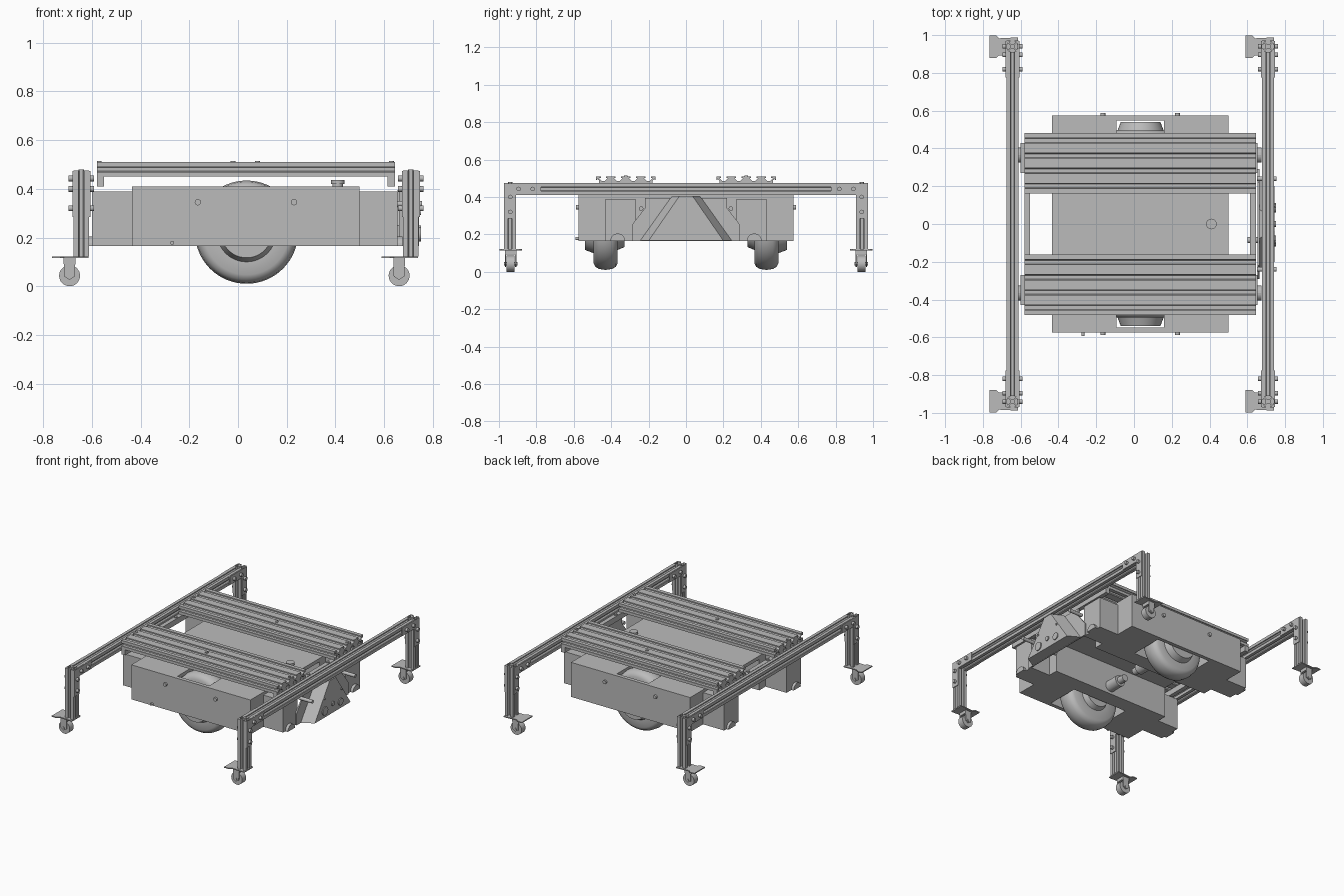
import bpy, bmesh, math
from mathutils import Vector

cube = bpy.data.objects.get("Cube")
if cube:
    bpy.data.objects.remove(cube, do_unlink=True)

grey = bpy.data.materials.new("metal_grey")
grey.use_nodes = True
grey.diffuse_color = (0.5, 0.5, 0.5, 1)
grey.node_tree.nodes["Principled BSDF"].inputs["Base Color"].default_value = (0.5, 0.5, 0.5, 1)


def finish(name, bm, smooth=False):
    bmesh.ops.remove_doubles(bm, verts=bm.verts, dist=1e-5)
    bmesh.ops.recalc_face_normals(bm, faces=bm.faces)
    mesh = bpy.data.meshes.new(name)
    bm.to_mesh(mesh)
    bm.free()
    mesh.materials.append(grey)
    ob = bpy.data.objects.new(name, mesh)
    bpy.context.scene.collection.objects.link(ob)
    if smooth:
        bpy.ops.object.select_all(action="DESELECT")
        bpy.context.view_layer.objects.active = ob
        ob.select_set(True)
        bpy.ops.object.shade_smooth_by_angle(angle=math.radians(35))
    return ob


def place(axis, t, u, v):
    return {"x": (t, u, v), "y": (u, t, v), "z": (u, v, t)}[axis]


def loft(name, axis, a, pts_a, b, pts_b):
    """Solid between two outlines with the same number of points."""
    bm = bmesh.new()
    ra = [bm.verts.new(place(axis, a, *p)) for p in pts_a]
    rb = [bm.verts.new(place(axis, b, *p)) for p in pts_b]
    bm.faces.new(ra)
    bm.faces.new(rb)
    n = len(ra)
    for i in range(n):
        j = (i + 1) % n
        bm.faces.new((ra[i], ra[j], rb[j], rb[i]))
    return finish(name, bm)


def prism(name, axis, a, b, pts):
    return loft(name, axis, a, pts, b, pts)


def box(name, x0, x1, y0, y1, z0, z1):
    return prism(name, "z", z0, z1, [(x0, y0), (x1, y0), (x1, y1), (x0, y1)])


def lathe(name, axis, centre, profile, seg=24):
    """Turned part: profile is (distance along axis, radius)."""
    bm = bmesh.new()
    rings = []
    for t, r in profile:
        ring = []
        for k in range(seg):
            a = math.tau * k / seg
            p = Vector(place(axis, t, r * math.cos(a), r * math.sin(a)))
            ring.append(bm.verts.new(p + Vector(centre)))
        rings.append(ring)
    for ra, rb in zip(rings, rings[1:]):
        for k in range(seg):
            j = (k + 1) % seg
            bm.faces.new((ra[k], ra[j], rb[j], rb[k]))
    bm.faces.new(rings[0])
    bm.faces.new(rings[-1])
    return finish(name, bm, True)


def rod(name, axis, centre, t0, t1, r, seg=16):
    return lathe(name, axis, centre, [(t0, r), (t1, r)], seg)


def slotted(cu, cv, cell, nu, h):
    """Outline of a slotted extrusion, nu cells wide and one cell high."""
    w = cell * nu
    pts = []
    sides = [((-w/2, -h/2), (1, 0), nu, cell), ((w/2, -h/2), (0, 1), 1, h),
             ((w/2, h/2), (-1, 0), nu, cell), ((-w/2, h/2), (0, -1), 1, h)]
    for (su, sv), (du, dv), n, s in sides:
        local = [(0, 0)]
        for i in range(n):
            c = (i + 0.5) * s
            half = [(-0.17, 0), (-0.17, 0.1), (-0.3, 0.1), (-0.12, 0.3)]
            local += [(c + a * s, d * s) for a, d in half]
            local += [(c - a * s, d * s) for a, d in reversed(half)]
        pts += [(cu + su + a * du - d * dv, cv + sv + a * dv + d * du) for a, d in local]
    return pts


# Main body with open middle and wheel wells
body = box("main_body", -0.435, 0.5, -0.575, 0.575, 0.165, 0.41)
cutters = [box("gap_cutter", -0.6, 0.6, -0.2, 0.2, 0.1, 0.385)]
for s in (-1, 1):
    y0, y1 = sorted((s * 0.31, s * 0.548))
    cutters.append(box("well_cutter", -0.185, 0.255, y0, y1, 0.1, 0.385))
    cutters.append(box("slot_cutter", -0.092, 0.158, y0, y1, 0.35, 0.5))
for c in cutters:
    c.hide_render = True
    m = body.modifiers.new("cut", "BOOLEAN")
    m.operation, m.solver, m.object = "DIFFERENCE", "EXACT", c
bpy.context.view_layer.update()
cut_mesh = bpy.data.meshes.new_from_object(body.evaluated_get(bpy.context.evaluated_depsgraph_get()))
body.modifiers.clear()
body.data = cut_mesh
for c in cutters:
    bpy.data.objects.remove(c, do_unlink=True)

# Side arms with rounded end nubs, drive wheels and axles
for s in (-1, 1):
    y0, y1 = sorted((s * 0.27, s * 0.43))
    box("left_arm", 0.5, 0.655, y0, y1, 0.165, 0.39)
    box("right_arm", -0.6, -0.435, y0, y1, 0.165, 0.39)
    arch = [(s * 0.365 + 0.04 * math.cos(math.pi * k / 10),
             0.165 + 0.04 * math.sin(math.pi * k / 10)) for k in range(11)]
    prism("left_arm_nub", "x", 0.655, 0.675, arch)
    prism("right_arm_nub", "x", -0.618, -0.6, arch)
    tyre = [(-0.1, 0.025), (-0.1, 0.09), (-0.065, 0.105), (-0.065, 0.175), (-0.055, 0.195),
            (-0.035, 0.207), (0, 0.212), (0.035, 0.207), (0.055, 0.195), (0.065, 0.175),
            (0.065, 0.122), (0.11, 0.105), (0.11, 0.02)]
    lathe("drive_wheel", "y", (0.035, s * 0.43, 0.222), [(s * t, r) for t, r in tyre], 64)
    rod("axle", "y", (0.035, 0, 0.222), s * 0.05, s * 0.34, 0.025)
    rod("motor", "y", (0.035, 0, 0.222), s * 0.1, s * 0.21, 0.04, 24)
    for x in (-0.165, 0.23):
        rod("body_bolt", "y", (x, 0, 0.345), s * 0.57, s * 0.588, 0.013)
rod("front_latch", "y", (-0.27, 0, 0.178), -0.592, -0.57, 0.008)
lathe("top_knob", "z", (0.41, 0, 0), [(0.405, 0.022), (0.42, 0.022), (0.42, 0.028), (0.436, 0.028)])

# Slotted deck beams on two cross rails
for s in (-1, 1):
    prism("deck_beam", "x", -0.58, 0.645, slotted(s * 0.322, 0.48, 0.08, 4, 0.06))
    for x in (-0.57, s * 0.05 + 0.03, 0.63):
        rod("deck_bolt", "z", (x, s * 0.322, 0), 0.505, 0.515, 0.01)
for x in (-0.58, 0.615):
    box("cross_rail", x, x + 0.03, -0.48, 0.48, 0.41, 0.45)
    for y in (-0.11, 0.11):
        rod("cross_rail_bolt", "z", (x + 0.015, y, 0), 0.445, 0.457, 0.011)

# Outer side rails, legs, corner plates and casters
for side, rx in (("right", -0.644), ("left", 0.71)):
    prism(side + "_rail", "y", -0.91, 0.91, slotted(rx, 0.443, 0.064, 1, 0.064))
    for s in (-1, 1):
        prism(side + "_leg", "z", 0.122, 0.475, slotted(rx, s * 0.94, 0.064, 1, 0.064))
        corner = [(s * y, z) for y, z in ((0.968, 0.473), (0.775, 0.473), (0.775, 0.413),
                                          (0.912, 0.413), (0.912, 0.285), (0.968, 0.285))]
        for d in (-1, 1):
            prism("corner_plate", "x", rx + d * 0.032, rx + d * 0.037, corner)
            for y, z in ((0.895, 0.443), (0.82, 0.443), (0.94, 0.4), (0.94, 0.32)):
                rod("corner_bolt", "x", (rx, s * y, z), d * 0.035, d * 0.053, 0.012)
        rod("leg_cap_bolt", "z", (rx, s * 0.94, 0), 0.47, 0.479, 0.012)
        plate = [(-0.12, -0.06), (-0.085, -0.06), (-0.07, -0.045), (0.03, -0.05),
                 (0.03, 0.05), (-0.07, 0.045), (-0.085, 0.06), (-0.12, 0.06)]
        prism("caster_plate", "z", 0.115, 0.122, [(rx + u, s * 0.938 + v) for u, v in plate])
        cx, cy = rx - 0.048, s * 0.938
        rod("caster_wheel", "y", (cx, cy, 0.043), -0.022, 0.022, 0.043, 32)
        fork = [(cx - 0.024, 0.115), (cx + 0.024, 0.115), (cx + 0.022, 0.04),
                (cx, 0.026), (cx - 0.022, 0.04)]
        for d in (-1, 1):
            prism("caster_fork", "y", cy + d * 0.025, cy + d * 0.031, fork)
        box("caster_head", cx - 0.024, cx + 0.024, cy - 0.031, cy + 0.031, 0.092, 0.116)
        rod("caster_pin", "y", (cx, cy, 0.043), -0.036, 0.036, 0.009)


# Service panel under the left rail
def mirrored(half):
    return half + [(-y, z) for y, z in reversed(half)]


prism("panel_back_plate", "x", 0.655, 0.664,
      mirrored([(0.29, 0.165), (0.29, 0.25), (0.22, 0.34), (0.22, 0.395)]))
loft("service_panel", "x", 0.664, mirrored([(0.245, 0.166), (0.075, 0.405)]),
     0.744, mirrored([(0.2, 0.166), (0.035, 0.405)]))
for y, z, r in ((-0.09, 0.213, 0.03), (0.085, 0.213, 0.025), (0, 0.233, 0.016),
                (-0.095, 0.3, 0.007), (0.095, 0.3, 0.007)):
    rod("panel_socket", "x", (0, y, z), 0.74, 0.751, r, 24)
for y in (-0.24, 0.24):
    rod("panel_bolt", "x", (0, y, 0.338), 0.65, 0.755, 0.012)
rod("panel_cable_plug", "x", (0, -0.085, 0.213), 0.6, 0.66, 0.016)
